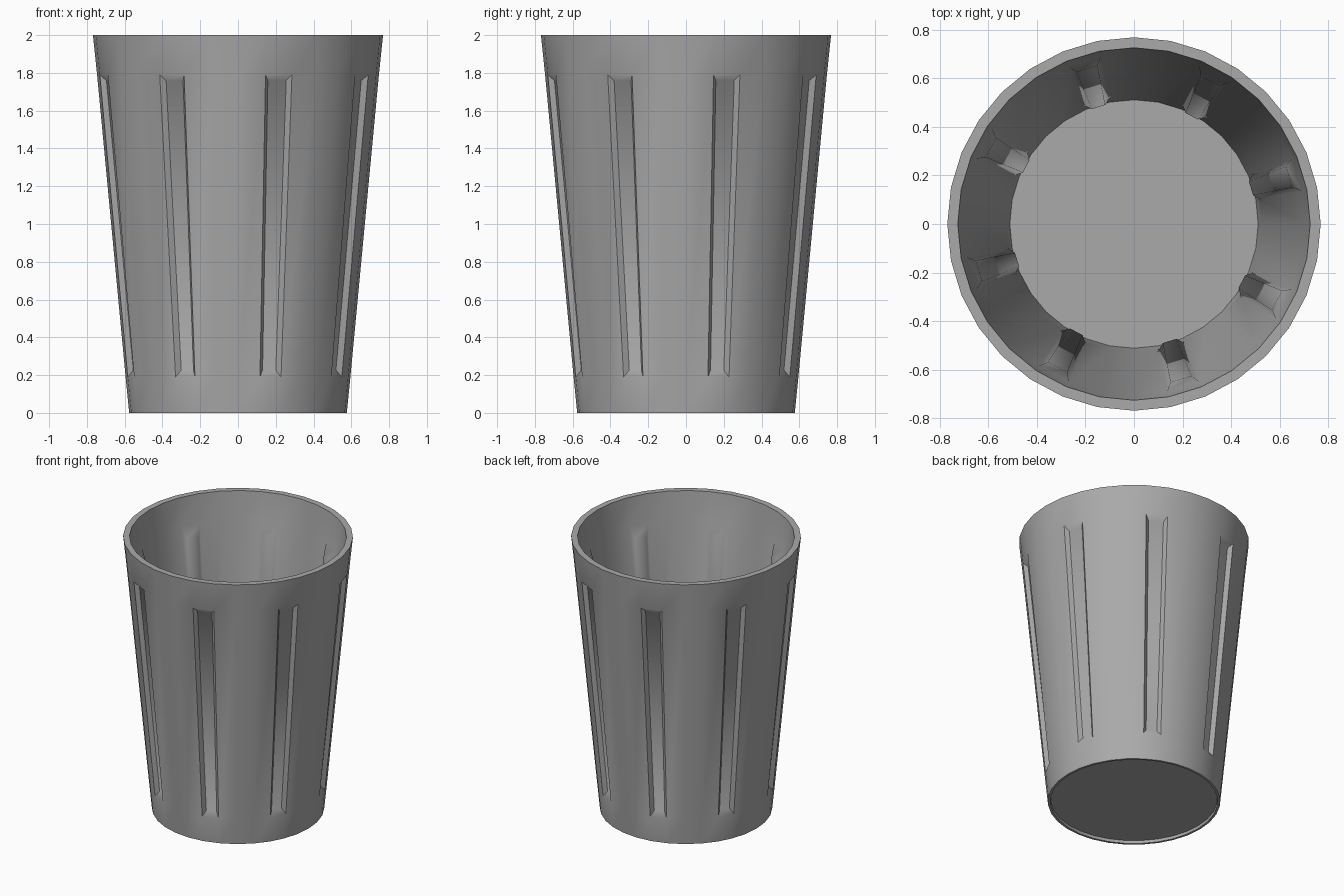
import bpy, bmesh, math

if "Cube" in bpy.data.objects:
    bpy.data.objects.remove(bpy.data.objects["Cube"])

SIDES = 32
SLOPE = (0.768 - 0.576) / 2
# Closed lathe profile (radius, height): recessed base, outer wall, rim, inner wall, floor
PROFILE = [(0.557, 0.02), (0.56, 0.0), (0.576, 0.0), (0.595, 0.19), (0.746, 1.79), (0.768, 2.0),
           (0.725, 2.0), (0.702, 1.79), (0.527, 0.19), (0.511, 0.05)]
OUTER_BAND, INNER_BAND = 3, 7

bm = bmesh.new()
rings = [[bm.verts.new((r * math.cos(2 * math.pi * k / SIDES),
                        r * math.sin(2 * math.pi * k / SIDES), z))
          for k in range(SIDES)] for r, z in PROFILE]

# Walls, remembering every fourth panel for the flutes
flutes = {OUTER_BAND: [], INNER_BAND: []}
for i in range(len(rings) - 1):
    a, b = rings[i], rings[i + 1]
    for k in range(SIDES):
        n = (k + 1) % SIDES
        face = bm.faces.new((a[k], a[n], b[n], b[k]))
        if i in flutes and k % 4 == 1:
            flutes[i].append(face)

# Underside and inside floor
bm.faces.new(rings[0][::-1])
bm.faces.new(rings[-1])
bmesh.ops.recalc_face_normals(bm, faces=bm.faces[:])


def press(faces, inset, depth, low_ramp, high_ramp):
    """Push panels along their normal, with sloped sides and longer end ramps."""
    bmesh.ops.inset_individual(bm, faces=faces, thickness=inset, depth=depth,
                               use_even_offset=True)
    for f in faces:
        mid = f.calc_center_median().z
        for v in f.verts:
            dz = low_ramp if v.co.z < mid else -high_ramp
            radius = math.hypot(v.co.x, v.co.y)
            scale = (radius + SLOPE * dz) / radius
            v.co.x *= scale
            v.co.y *= scale
            v.co.z += dz


# Flutes outside and softer matching ribs inside
press(flutes[OUTER_BAND], 0.022, -0.027, 0.012, 0.012)
press(flutes[INNER_BAND], 0.023, 0.024, 0.0, 0.06)

# Ribs blend smoothly into the inner wall
soft = bm.edges.layers.int.new("soft")
for f in flutes[INNER_BAND]:
    for v in f.verts:
        for e in v.link_edges:
            e[soft] = 1
    for e in f.edges:
        for side in e.link_faces:
            for s in side.edges:
                s[soft] = 1

mesh = bpy.data.meshes.new("fluted_cup")
bm.to_mesh(mesh)
bm.free()
cup = bpy.data.objects.new("fluted_cup", mesh)
bpy.context.collection.objects.link(cup)
bpy.context.view_layer.objects.active = cup
cup.select_set(True)
bpy.ops.object.shade_smooth_by_angle(angle=math.radians(40))
for e, flag in zip(mesh.edges, mesh.attributes["soft"].data):
    if flag.value:
        e.use_edge_sharp = False

# Dark grey finish
grey = bpy.data.materials.new("dark_grey")
grey.diffuse_color = (0.4, 0.4, 0.4, 1)
grey.use_nodes = True
grey.node_tree.nodes["Principled BSDF"].inputs["Base Color"].default_value = grey.diffuse_color
mesh.materials.append(grey)
